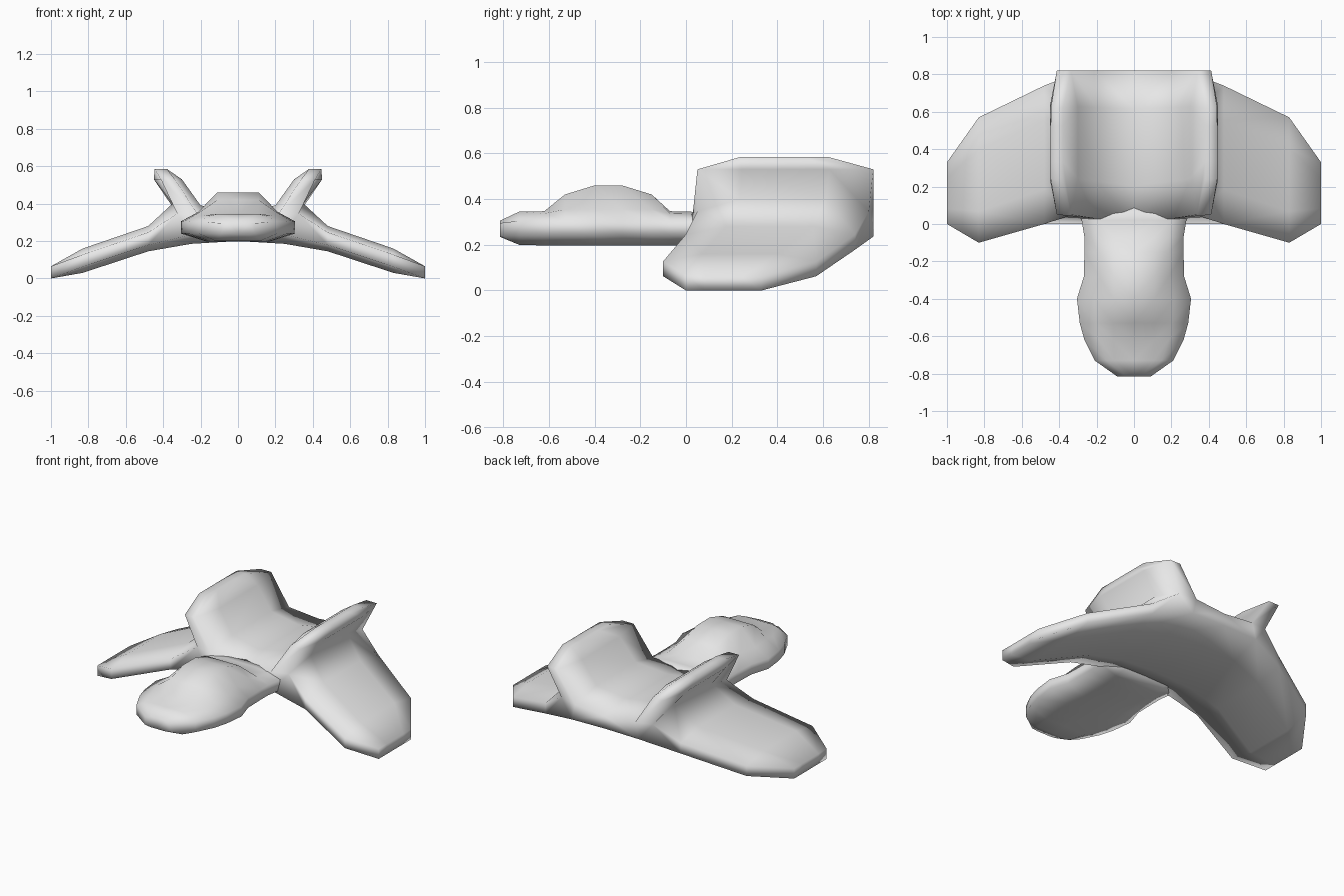
import bpy
import bmesh
from mathutils import Vector

cube = bpy.data.objects.get("Cube")
if cube:
    bpy.data.objects.remove(cube, do_unlink=True)

# One plain hull colour
hull = bpy.data.materials.new("hull_grey")
hull.use_nodes = True
hull.diffuse_color = (0.8, 0.8, 0.8, 1)
hull.node_tree.nodes["Principled BSDF"].inputs["Base Color"].default_value = (0.8, 0.8, 0.8, 1)


def loft(name, rings, caps):
    """Skin half rings, close both ends with the cap faces, and mirror over x."""
    bm = bmesh.new()
    for side in (1, -1):
        grid = [[bm.verts.new((p[0] * side, p[1], p[2])) for p in ring] for ring in rings]
        for a, b in zip(grid, grid[1:]):
            for i in range(len(a) - 1):
                bm.faces.new((a[i], a[i + 1], b[i + 1], b[i]))
        for ring in (grid[0], grid[-1]):
            for cap in caps:
                bm.faces.new([ring[i] for i in cap])
    bmesh.ops.remove_doubles(bm, verts=bm.verts, dist=0.0005)
    bmesh.ops.recalc_face_normals(bm, faces=bm.faces)
    for face in bm.faces:
        face.smooth = True
    mesh = bpy.data.meshes.new(name)
    bm.to_mesh(mesh)
    bm.free()
    mesh.materials.append(hull)
    obj = bpy.data.objects.new(name, mesh)
    bpy.context.collection.objects.link(obj)
    return obj


# Body, wings and fins as one section: x, z, front y, rear y,
# and the opposite point it closes in on at the ends
section = [
    (0.00, 0.36, 0.00, 0.82, 14),   # channel floor
    (0.20, 0.39, 0.03, 0.82, 13),   # fin inner side
    (0.30, 0.53, 0.05, 0.82, 5),
    (0.38, 0.585, 0.24, 0.62, 3),   # fin tip
    (0.445, 0.585, 0.24, 0.62, 4),
    (0.45, 0.53, 0.05, 0.82, 2),    # fin outer side
    (0.35, 0.40, 0.05, 0.80, 13),
    (0.48, 0.28, 0.00, 0.74, 12),   # wing top
    (0.83, 0.16, -0.10, 0.57, 11),
    (1.00, 0.065, 0.00, 0.33, 9),   # wing tip
    (1.00, 0.00, 0.00, 0.33, 10),
    (0.83, 0.03, -0.10, 0.57, 8),   # wing underside
    (0.48, 0.145, 0.00, 0.74, 7),
    (0.25, 0.185, 0.00, 0.82, 1),
    (0.00, 0.20, 0.00, 0.82, 0),
]
rings = []
for t, pinch in ((0, 0.25), (0.25, 0), (0.75, 0), (1, 0.25)):
    ring = []
    for x, z, front, rear, mate in section:
        p = Vector((x, z)).lerp(Vector(section[mate][:2]), pinch)
        ring.append((p.x, front + (rear - front) * t, p.y))
    rings.append(ring)
loft("body_wings_and_fins", rings,
     [(0, 1, 13, 14), (1, 6, 13), (1, 2, 5, 6), (2, 3, 4, 5),
      (6, 7, 12, 13), (7, 8, 11, 12), (8, 9, 10, 11)])

# Nose with raised canopy: y, half width, top, bottom
stations = [
    (-0.815, 0.09, 0.305, 0.235),
    (-0.73, 0.21, 0.345, 0.20),
    (-0.62, 0.265, 0.347, 0.197),
    (-0.53, 0.29, 0.42, 0.197),
    (-0.40, 0.305, 0.46, 0.197),
    (-0.28, 0.268, 0.46, 0.197),
    (-0.15, 0.265, 0.42, 0.197),
    (-0.07, 0.265, 0.347, 0.197),
    (0.02, 0.28, 0.345, 0.20),
    (0.10, 0.28, 0.335, 0.21),
]
rings = []
for y, w, top, bottom in stations:
    shoulder = min(top - 0.01, 0.355)
    rings.append([
        (0, y, top), (min(0.11, w * 0.5), y, top), (w * 0.7, y, shoulder),
        (w, y, min(0.305, shoulder)), (w, y, 0.24),
        (w * 0.55, y, bottom), (0, y, bottom)])
loft("nose_and_canopy", rings, [tuple(range(7))])
